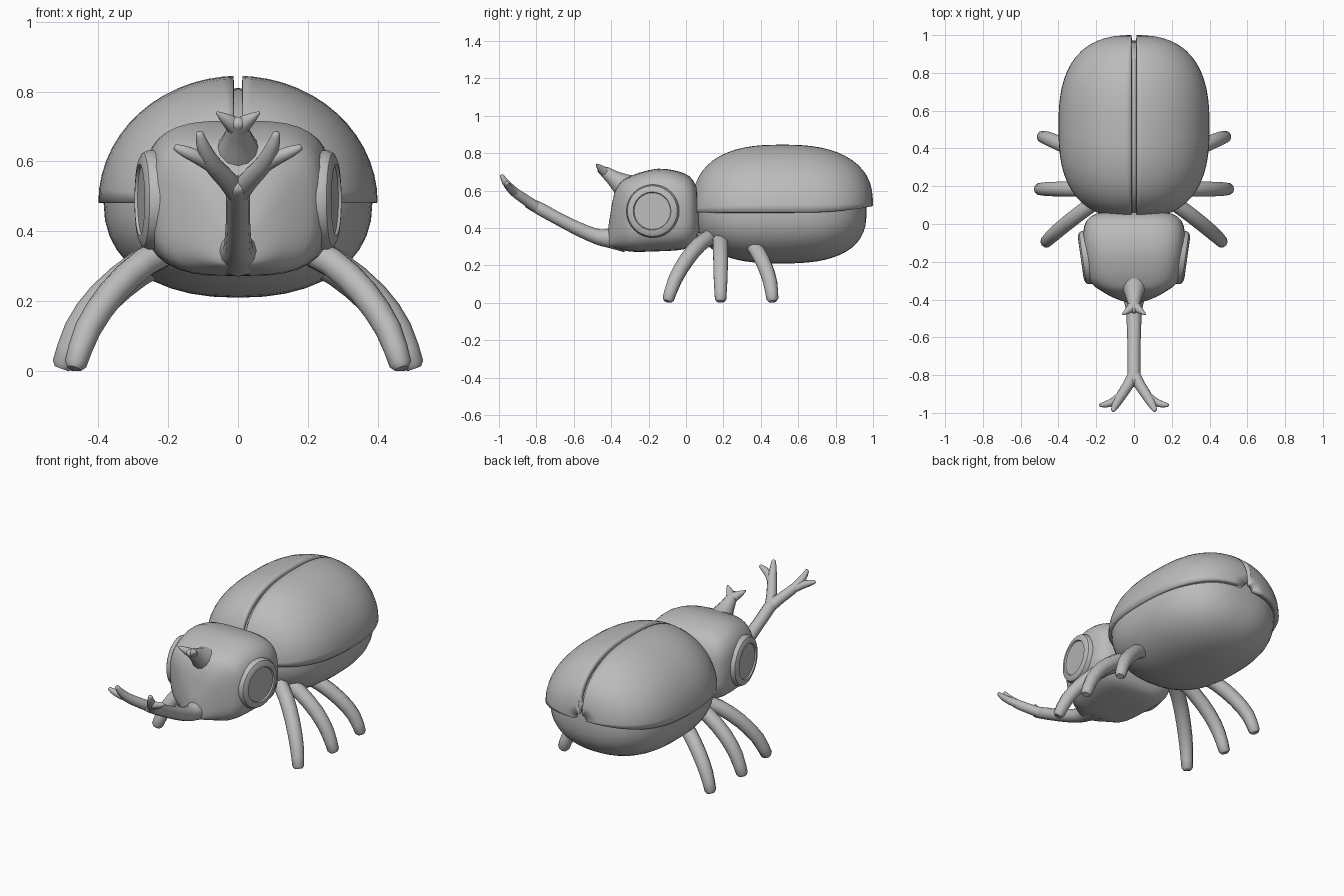
import bpy, bmesh, math
from mathutils import Vector, Matrix

if "Cube" in bpy.data.objects:
    bpy.data.objects.remove(bpy.data.objects["Cube"])

grey = bpy.data.materials.new("beetle grey")
grey.diffuse_color = (0.5, 0.5, 0.5, 1)
grey.use_nodes = True
grey.node_tree.nodes["Principled BSDF"].inputs["Base Color"].default_value = grey.diffuse_color


def make(name, bm, angle=40):
    bmesh.ops.recalc_face_normals(bm, faces=bm.faces)
    me = bpy.data.meshes.new(name)
    bm.to_mesh(me)
    bm.free()
    me.materials.append(grey)
    ob = bpy.data.objects.new(name, me)
    bpy.context.collection.objects.link(ob)
    bpy.ops.object.select_all(action='DESELECT')
    ob.select_set(True)
    bpy.context.view_layer.objects.active = ob
    bpy.ops.object.shade_smooth_by_angle(angle=math.radians(angle))
    return ob


def loft(bm, rings, closed=True, caps=True):
    rows = [[bm.verts.new(p) for p in r] for r in rings]
    n = len(rows[0])
    for a, b in zip(rows, rows[1:]):
        for i in range(n if closed else n - 1):
            j = (i + 1) % n
            bm.faces.new((a[i], a[j], b[j], b[i]))
    if caps:
        bm.faces.new(rows[0])
        bm.faces.new(rows[-1])


def power(v, e):
    return math.copysign(abs(v) ** e, v)


def spline(pts, sub):
    # smooth interpolation through (x, y, z, radius) points
    v = [Vector(p) for p in pts]
    out = []
    for i in range(len(v) - 1):
        p0, p1, p2, p3 = v[max(i - 1, 0)], v[i], v[i + 1], v[min(i + 2, len(v) - 1)]
        for k in range(sub):
            t = k / sub
            out.append(0.5 * (2 * p1 + (p2 - p0) * t + (2 * p0 - 5 * p1 + 4 * p2 - p3) * t * t
                              + (3 * p1 - p0 - 3 * p2 + p3) * t ** 3))
    return out + [v[-1]]


def tube(bm, pts, sides=12, sub=3):
    path = spline(pts, sub)
    # rounded end
    end, d = path[-1], (path[-1] - path[-2]).to_3d().normalized()
    r = end.w
    path.append(Vector((*(end.to_3d() + d * r * 0.45), r * 0.65)))
    rings = []
    for i, p in enumerate(path):
        t = (path[min(i + 1, len(path) - 1)].to_3d() - path[max(i - 1, 0)].to_3d()).normalized()
        ref = Vector((0, 0, 1)) if abs(t.z) < 0.9 else Vector((0, 1, 0))
        if len(rings):
            ref = last
        u = (ref - t * ref.dot(t)).normalized()
        last = u
        w = t.cross(u)
        rings.append([p.to_3d() + (u * math.cos(a) + w * math.sin(a)) * p.w
                      for a in (2 * math.pi * k / sides for k in range(sides))])
    loft(bm, rings)


# abdomen: squarish ellipsoid along y
STEPS = 28
P = 2.6


def stations(lo=-0.999, hi=0.999):
    a0, a1 = math.asin(lo), math.asin(hi)
    for i in range(STEPS + 1):
        t = math.sin(a0 + (a1 - a0) * i / STEPS)
        yield t, (1 - abs(t) ** P) ** (1 / P)


bm = bmesh.new()
rings = []
for t, s in stations():
    ring = []
    for k in range(40):
        c, n = math.cos(k * math.pi / 20), math.sin(k * math.pi / 20)
        e = 1 if n > 0 else 0.88
        ring.append((0.385 * s * power(c, e), 0.508 + 0.457 * t,
                     0.485 + (0.325 if n > 0 else 0.275) * s * power(n, e)))
    rings.append(ring)
loft(bm, rings)
make("abdomen", bm)

# two wing cases with a narrow gap between them
for side, label in ((1, "left"), (-1, "right")):
    bm = bmesh.new()
    rings = []
    for t, s in stations():
        lift = 0.035 * max(t, 0) ** 3
        ring = []
        for k in range(15):
            a = k / 14 * math.pi / 2
            ring.append((side * max(0.013, 0.4 * s * math.cos(a)), 0.515 + 0.485 * t,
                         0.482 + lift + (0.363 - lift) * s * math.sin(a)))
        rings.append(ring)
    loft(bm, rings, closed=False, caps=False)
    bmesh.ops.remove_doubles(bm, verts=bm.verts, dist=0.0005)
    ob = make(label + "_wing_case", bm)
    # turn the sheet outward, then thicken it inward
    me = ob.data
    if sum(p.normal.z * p.area for p in me.polygons) < 0:
        me.flip_normals()
    mod = ob.modifiers.new("thickness", 'SOLIDIFY')
    mod.thickness = 0.03
    mod.offset = -1

# head: rounded box sections (y, half width, bottom, top)
sections = [(0.07, 0.12, 0.38, 0.55), (0.055, 0.20, 0.33, 0.62), (0.02, 0.25, 0.295, 0.675),
            (-0.05, 0.27, 0.28, 0.705), (-0.15, 0.265, 0.275, 0.717), (-0.25, 0.25, 0.272, 0.695),
            (-0.31, 0.23, 0.275, 0.67), (-0.35, 0.18, 0.285, 0.645), (-0.385, 0.12, 0.293, 0.58),
            (-0.405, 0.07, 0.30, 0.47), (-0.415, 0.035, 0.31, 0.41)]
bm = bmesh.new()
rings = []
for y, w, lo, hi in spline(sections, 2):
    rings.append([(w * power(math.cos(a), 0.6), y, (lo + hi) / 2 + (hi - lo) / 2 * power(math.sin(a), 0.6))
                  for a in (k * math.pi / 18 for k in range(36))])
loft(bm, rings)
make("head", bm, 60)

# eyes: rimmed discs turned slightly forward
for side, label in ((1, "left"), (-1, "right")):
    bm = bmesh.new()
    prof = [(0.142, -0.05), (0.142, 0.0), (0.135, 0.014), (0.12, 0.022), (0.102, 0.024), (0.098, 0.016)]
    loft(bm, [[(r * math.cos(a), r * math.sin(a), h) for a in (k * math.pi / 16 for k in range(32))]
              for r, h in prof])
    turn = Matrix.Rotation(-side * 0.14, 4, 'Z') @ Matrix.Rotation(side * math.pi / 2, 4, 'Y')
    bmesh.ops.transform(bm, matrix=Matrix.Translation((side * 0.258, -0.178, 0.49)) @ turn, verts=bm.verts)
    make(label + "_eye", bm, 35)

# long forked horn
bm = bmesh.new()
tube(bm, [(0, -0.33, 0.345, 0.075), (0, -0.40, 0.345, 0.055), (0, -0.47, 0.352, 0.042),
          (0, -0.57, 0.392, 0.037), (0, -0.68, 0.447, 0.034), (0, -0.78, 0.502, 0.034),
          (0, -0.845, 0.535, 0.028)])
for s in (1, -1):
    tube(bm, [(0, -0.79, 0.505, 0.03), (s * 0.03, -0.85, 0.545, 0.029), (s * 0.075, -0.92, 0.595, 0.026),
              (s * 0.10, -0.965, 0.645, 0.019), (s * 0.11, -0.985, 0.68, 0.011)])
    tube(bm, [(s * 0.06, -0.90, 0.58, 0.022), (s * 0.11, -0.94, 0.61, 0.021),
              (s * 0.15, -0.955, 0.628, 0.017), (s * 0.178, -0.958, 0.64, 0.010)])
make("long_horn", bm, 60)

# short horn with two points
bm = bmesh.new()
tube(bm, [(0, -0.27, 0.59, 0.10), (0, -0.33, 0.625, 0.068), (0, -0.39, 0.668, 0.042),
          (0, -0.43, 0.697, 0.031), (0, -0.462, 0.712, 0.018)])
for s in (1, -1):
    tube(bm, [(0, -0.425, 0.693, 0.028), (s * 0.022, -0.45, 0.712, 0.022),
              (s * 0.044, -0.467, 0.728, 0.013), (s * 0.06, -0.478, 0.74, 0.004)])
make("short_horn", bm, 60)

# six arched legs
legs = {
    "front_leg": [(0.17, 0.14, 0.36), (0.27, 0.07, 0.31), (0.36, 0.0, 0.225), (0.43, -0.06, 0.12),
                  (0.465, -0.095, 0.02)],
    "middle_leg": [(0.17, 0.185, 0.36), (0.28, 0.185, 0.305), (0.39, 0.185, 0.215), (0.46, 0.185, 0.12),
                   (0.50, 0.185, 0.02)],
    "back_leg": [(0.17, 0.33, 0.34), (0.28, 0.375, 0.285), (0.38, 0.42, 0.2), (0.45, 0.45, 0.11),
                 (0.485, 0.462, 0.02)],
}
for name, pts in legs.items():
    for s, label in ((1, "left_"), (-1, "right_")):
        bm = bmesh.new()
        radii = (0.042, 0.042, 0.041, 0.038, 0.032)
        tube(bm, [(s * x, y, z, r) for (x, y, z), r in zip(pts, radii)], sides=10, sub=2)
        # flat foot resting on the ground
        for v in bm.verts:
            v.co.z = max(v.co.z, 0)
        make(label + name, bm, 50)
